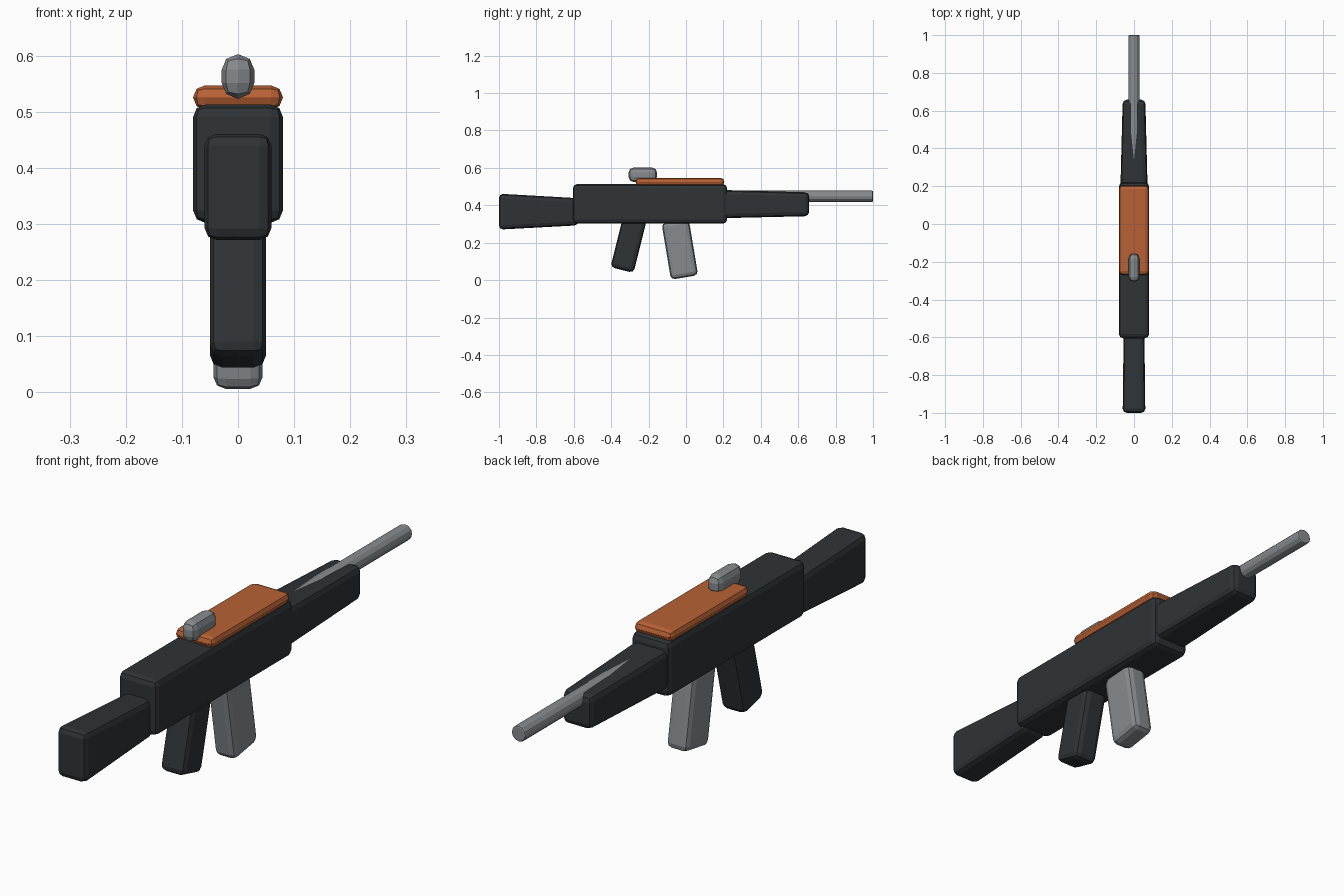
import bpy, bmesh, math
from mathutils import Matrix, Vector

if "Cube" in bpy.data.objects:
    bpy.data.objects.remove(bpy.data.objects["Cube"])


def material(name, rgb):
    m = bpy.data.materials.new(name)
    m.diffuse_color = (*rgb, 1)
    m.use_nodes = True
    m.node_tree.nodes["Principled BSDF"].inputs["Base Color"].default_value = m.diffuse_color
    return m


DARK = material("dark_polymer", (0.028, 0.033, 0.036))
ORANGE = material("orange_paint", (0.48, 0.12, 0.035))
STEEL = material("steel", (0.24, 0.26, 0.27))


def finish(name, bm, mat, bevel):
    bmesh.ops.recalc_face_normals(bm, faces=bm.faces)
    me = bpy.data.meshes.new(name)
    bm.to_mesh(me)
    bm.free()
    me.materials.append(mat)
    ob = bpy.data.objects.new(name, me)
    bpy.context.collection.objects.link(ob)
    mod = ob.modifiers.new("bevel", 'BEVEL')
    mod.width = bevel
    mod.segments = 2
    mod.limit_method = 'ANGLE'
    mod.angle_limit = math.radians(40)
    return ob


def tapered_box(name, back, front, mat, bevel=0.022):
    """Loft between two rectangles, each (y, half width, z low, z high)."""
    bm = bmesh.new()
    bmesh.ops.create_cube(bm, size=2)
    for v in bm.verts:
        y, w, lo, hi = front if v.co.y > 0 else back
        v.co = Vector((v.co.x * w, y, hi if v.co.z > 0 else lo))
    return finish(name, bm, mat, bevel)


def tilted_box(name, centre, size, degrees, mat, bevel):
    bm = bmesh.new()
    bmesh.ops.create_cube(bm, size=1)
    bmesh.ops.scale(bm, vec=size, verts=bm.verts)
    bmesh.ops.rotate(bm, matrix=Matrix.Rotation(math.radians(degrees), 3, 'X'),
                     verts=bm.verts)
    bmesh.ops.translate(bm, vec=centre, verts=bm.verts)
    return finish(name, bm, mat, bevel)


# main body, shoulder stock and fore end
tapered_box("receiver", (-0.605, 0.08, 0.302, 0.513), (0.22, 0.08, 0.302, 0.513), DARK, 0.022)
tapered_box("stock", (-1.0, 0.06, 0.27, 0.462), (-0.575, 0.055, 0.293, 0.438), DARK)
tapered_box("handguard", (0.19, 0.072, 0.331, 0.482), (0.658, 0.06, 0.342, 0.469), DARK)

# top cover and rear sight
tapered_box("top_cover", (-0.27, 0.08, 0.504, 0.547), (0.205, 0.08, 0.504, 0.547), ORANGE, 0.021)
tapered_box("rear_sight", (-0.307, 0.029, 0.524, 0.602), (-0.155, 0.029, 0.524, 0.602), STEEL, 0.027)

# grip leans back, magazine leans forward
tilted_box("grip", (0, -0.307, 0.195), (0.10, 0.127, 0.29), -14, DARK, 0.022)
tilted_box("magazine", (0, -0.033, 0.165), (0.088, 0.147, 0.305), 9.5, STEEL, 0.022)

# barrel
bm = bmesh.new()
bmesh.ops.create_cone(bm, cap_ends=True, segments=12, radius1=0.03, radius2=0.03, depth=0.75)
bmesh.ops.rotate(bm, matrix=Matrix.Rotation(math.pi / 2, 3, 'X'), verts=bm.verts)
bmesh.ops.translate(bm, vec=(0, 0.625, 0.448), verts=bm.verts)
finish("barrel", bm, STEEL, 0.006)
